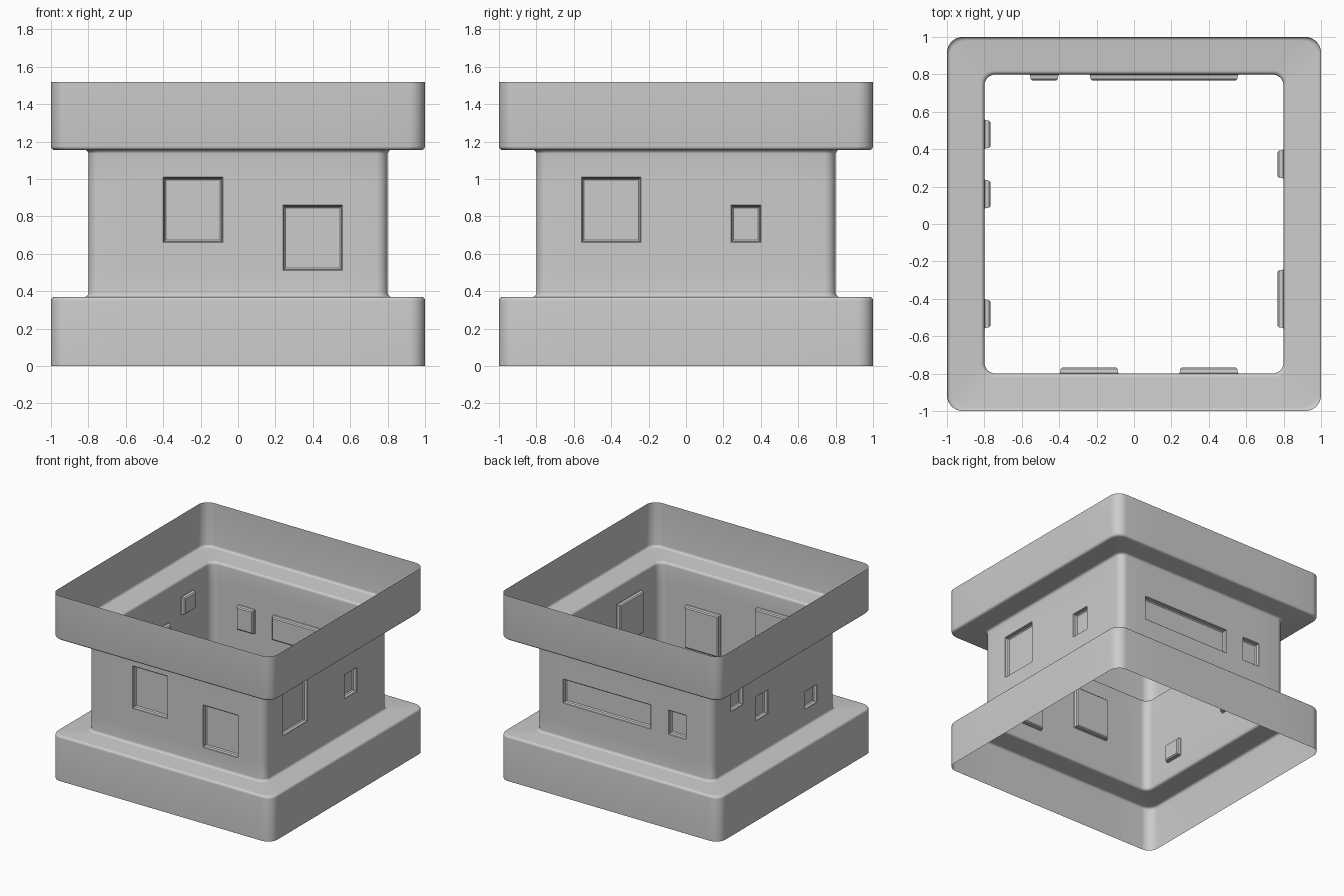
import bpy, bmesh, math
from mathutils import Vector

if "Cube" in bpy.data.objects:
    bpy.data.objects.remove(bpy.data.objects["Cube"])

OUT, WALL, FIL = 1.0, 0.8, 0.02
Z_LOW, Z_HIGH, TOP = 0.37, 1.155, 1.52

# Recessed windows per side: (start, end, bottom, top) measured along the wall
WINDOWS = {
    "front": [(-0.40, -0.08, 0.66, 1.01), (0.24, 0.56, 0.51, 0.86)],
    "right": [(-0.56, -0.24, 0.66, 1.01), (0.24, 0.40, 0.66, 0.86)],
    "back": [(-0.24, 0.56, 0.66, 0.86), (-0.56, -0.40, 0.66, 0.86)],
    "left": [(0.40, 0.56, 0.86, 1.01), (0.08, 0.24, 0.66, 0.86), (-0.56, -0.40, 0.51, 0.66)],
}
CUTS = sorted({s * c for c in (0.08, 0.24, 0.40, 0.56) for s in (-1, 1)})
LEVELS = (0.51, 0.66, 0.86, 1.01)


def arc(cx, cz, a0, a1, n=5):
    """Small fillet in the vertical profile."""
    angs = [math.radians(a0 + (a1 - a0) * i / n) for i in range(n + 1)]
    return [(cx + FIL * math.cos(a), cz + FIL * math.sin(a)) for a in angs]


def ring(half, z):
    """Rounded square, counter-clockwise, with cuts on each straight side."""
    r = 0.06 + 0.025 * (half - WALL) / (OUT - WALL)
    pts = []
    for k in range(4):
        a = k * math.pi / 2
        ca, sa = math.cos(a), math.sin(a)
        side = [(c, -half) for c in CUTS]
        for i in range(9):
            t = -math.pi / 2 + i * math.pi / 16
            side.append((half - r + r * math.cos(t), -half + r + r * math.sin(t)))
        pts += [(x * ca - y * sa, x * sa + y * ca, z) for x, y in side]
    return pts


# Vertical profile: lower band, wall, upper band
profile = [(OUT, 0)]
profile += arc(OUT - FIL, Z_LOW - FIL, 0, 90)
profile += arc(WALL + FIL, Z_LOW + FIL, 270, 180)
profile += [(WALL, z) for z in LEVELS]
profile += arc(WALL + FIL, Z_HIGH - FIL, 180, 90)
profile += arc(OUT - FIL, Z_HIGH + FIL, 270, 360)
profile.append((OUT, TOP))

# Loft the shell
bm = bmesh.new()
rings = [[bm.verts.new(p) for p in ring(h, z)] for h, z in profile]
for lo, hi in zip(rings, rings[1:]):
    n = len(lo)
    for i in range(n):
        j = (i + 1) % n
        bm.faces.new((lo[i], lo[j], hi[j], hi[i]))
bm.normal_update()

# Press the windows into the walls with softened rims
NORMALS = {"front": (0, -1, 0), "right": (1, 0, 0), "back": (0, 1, 0), "left": (-1, 0, 0)}
for side, wins in WINDOWS.items():
    nrm = Vector(NORMALS[side])
    axis = 0 if side in ("front", "back") else 1
    for a, b, z0, z1 in wins:
        faces = []
        for f in bm.faces:
            c = f.calc_center_median()
            if abs(c.dot(nrm) - WALL) < 1e-3 and a < c[axis] < b and z0 < c.z < z1:
                faces.append(f)
        for thick, depth in ((0.004, -0.004), (0.003, -0.02), (0.008, -0.008)):
            bmesh.ops.inset_region(bm, faces=faces, thickness=thick, depth=depth,
                                   use_even_offset=True, use_boundary=True)
            bm.normal_update()

mesh = bpy.data.meshes.new("tower_shell")
bm.to_mesh(mesh)
bm.free()
shell = bpy.data.objects.new("tower_shell", mesh)
bpy.context.collection.objects.link(shell)
bpy.context.view_layer.objects.active = shell
shell.select_set(True)
bpy.ops.object.shade_smooth_by_angle(angle=math.radians(35))
